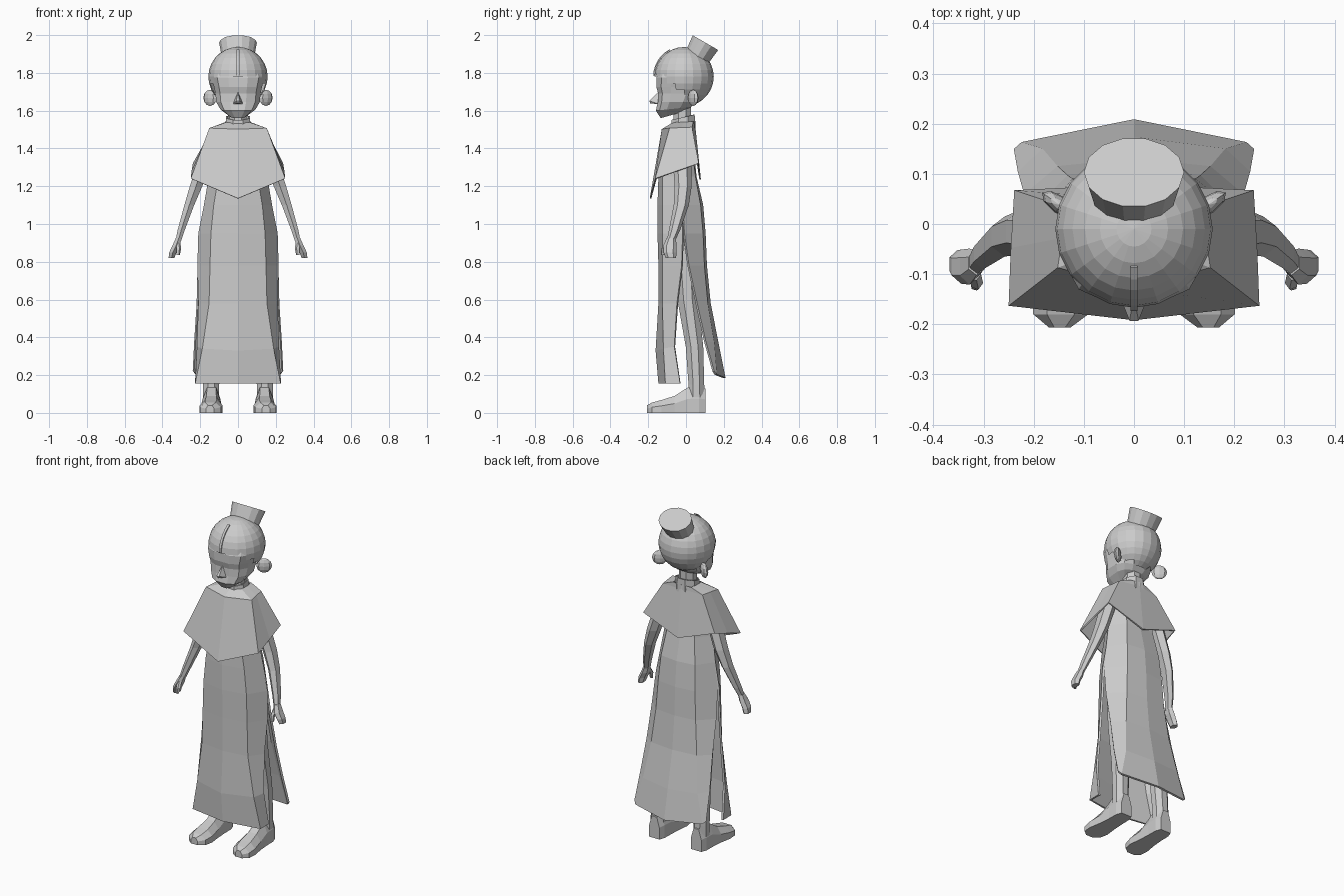
import bpy, bmesh, math
from mathutils import Vector, Matrix

if "Cube" in bpy.data.objects:
    bpy.data.objects.remove(bpy.data.objects["Cube"])

clay = bpy.data.materials.new("light_grey")
clay.diffuse_color = (0.6, 0.6, 0.6, 1)
clay.use_nodes = True
clay.node_tree.nodes["Principled BSDF"].inputs["Base Color"].default_value = clay.diffuse_color


def finish(name, bm, mirror=False, thick=0.0):
    bmesh.ops.recalc_face_normals(bm, faces=bm.faces)
    me = bpy.data.meshes.new(name)
    bm.to_mesh(me)
    bm.free()
    ob = bpy.data.objects.new(name, me)
    bpy.context.collection.objects.link(ob)
    me.materials.append(clay)
    if thick:
        s = ob.modifiers.new("thickness", 'SOLIDIFY')
        s.thickness, s.offset = thick, 0
    if mirror:
        ob.modifiers.new("mirror", 'MIRROR')
    return ob


def loft(name, rings, closed=True, caps=True, **kw):
    """Skin a list of equally long point rows."""
    bm = bmesh.new()
    rows = [[bm.verts.new(p) for p in r] for r in rings]
    n = len(rows[0])
    for a, b in zip(rows, rows[1:]):
        for i in range(n if closed else n - 1):
            j = (i + 1) % n
            bm.faces.new((a[i], a[j], b[j], b[i]))
    if closed and caps:
        bm.faces.new(rows[0])
        bm.faces.new(rows[-1])
    return finish(name, bm, **kw)


def oval(c, rx, ry, n=8, tilt=0.0, power=1.0):
    """Level ring; tilt raises its back edge."""
    pts = []
    for k in range(n):
        a = 2 * math.pi * (k + 0.5) / n
        u, v = (math.copysign(abs(f(a)) ** power, f(a)) for f in (math.cos, math.sin))
        pts.append((c[0] + rx * u, c[1] + ry * v, c[2] + tilt * v))
    return pts


# Hair: faceted ball cut along a hairline that rises toward the face
bm = bmesh.new()
bmesh.ops.create_uvsphere(bm, u_segments=20, v_segments=14, radius=0.157,
                          matrix=Matrix.Translation((0, -0.01, 1.78)))
cut = [f for f in bm.faces
       if f.calc_center_median().z < 1.765 - 0.8 * max(0, f.calc_center_median().y + 0.09)]
bmesh.ops.delete(bm, geom=cut, context='FACES')
finish("hair", bm)

# Hair parting: thin raised strip over the forehead
strip = []
for k in range(7):
    a = math.radians(2 + 10 * k)
    r = 0.161
    y, z = -0.01 - r * math.cos(a), 1.78 + r * math.sin(a)
    strip.append([(-0.007, y, z), (0.007, y, z)])
loft("hair_parting", strip, closed=False, thick=0.006)

# Head: brow to chin, (z, half width, front y, back y, tilt)
head = [(1.83, .125, -.135, .09, 0), (1.775, .143, -.160, .10, 0), (1.725, .130, -.160, .09, 0),
        (1.69, .123, -.150, .07, 0), (1.645, .118, -.152, .05, 0), (1.61, .095, -.162, .03, .01),
        (1.575, .045, -.135, -.03, .015)]
loft("head", [oval((0, (f + b) / 2, z), w, (b - f) / 2, 12, t, 0.75) for z, w, f, b, t in head])

# Nose
bm = bmesh.new()
v = [bm.verts.new(p) for p in [(0, -.145, 1.70), (.028, -.145, 1.635), (-.028, -.145, 1.635),
                               (.009, -.193, 1.652), (-.009, -.193, 1.652), (0, -.190, 1.638)]]
for f in [(0, 1, 3), (0, 3, 4), (0, 4, 2), (3, 1, 5), (4, 5, 2), (3, 5, 4), (5, 1, 2), (0, 2, 1)]:
    bm.faces.new([v[i] for i in f])
finish("nose", bm)

# Ears
bm = bmesh.new()
m = (Matrix.Translation((.148, .038, 1.668)) @ Matrix.Rotation(math.radians(35), 4, 'Z')
     @ Matrix.Diagonal((.043, .018, .043, 1)))
bmesh.ops.create_uvsphere(bm, u_segments=8, v_segments=6, radius=1, matrix=m)
finish("ears", bm, mirror=True)

# Bun: flared drum tipped backward
axis = Vector((0, 0.5, 0.866))
back = Vector((0, 0.866, -0.5))
top = Vector((0, .103, 1.96))
bun = []
for d, rx, ry in [(.13, .075, .065), (.085, .086, .07), (0, .1, .08)]:
    c = top - axis * d
    bun.append([c + Vector((rx * math.cos(t), 0, 0)) + back * ry * math.sin(t)
                for t in [2 * math.pi * k / 14 for k in range(14)]])
loft("bun", bun)

# Neck and standing collar
loft("neck", [oval((0, -.02, z), .05, .05) for z in (1.48, 1.64)])
loft("collar", [oval((0, -.015, 1.50), .07, .065), oval((0, -.015, 1.565), .064, .062, tilt=.015)],
     caps=False, thick=.008)


# Cape: neck, shoulder and pointed hem rows (8 points each)
def cape_row(fc, fx, fy, fz, bc, bx, by, bz):
    sy, sz, sx = (fy + by) / 2, (fz + bz) / 2, (fx + bx) / 2
    return [(0, *fc), (fx, fy, fz), (sx, sy, sz), (bx, by, bz), (0, *bc),
            (-bx, by, bz), (-sx, sy, sz), (-fx, fy, fz)]


loft("cape", [cape_row((-.075, 1.53), .06, -.055, 1.535, (.045, 1.545), .06, .035, 1.54),
              cape_row((-.125, 1.50), .15, -.085, 1.505, (.045, 1.52), .13, .03, 1.51),
              cape_row((-.188, 1.135), .248, -.16, 1.24, (.075, 1.235), .236, .065, 1.32)],
     caps=False, thick=.008)


# Robe panels: each row (z centre, y centre, inner x, y, outer x, y, z edge)
def panel(name, rows):
    pts = []
    for z, yc, xi, yi, xo, yo, ze in rows:
        half = [(xi, yi, (z + ze) / 2), (xo, yo, ze)]
        pts.append([(-x, y, h) for x, y, h in reversed(half)] + [(0, yc, z)] + half)
    return loft(name, pts, closed=False, thick=.012)


panel("robe_front", [
    (1.45, -.11, .08, -.09, .13, -.03, 1.45), (1.25, -.14, .10, -.12, .15, -.03, 1.25),
    (1.10, -.145, .125, -.12, .175, -.02, 1.10), (.95, -.145, .14, -.12, .205, -.015, .95),
    (.78, -.14, .145, -.12, .21, -.02, .78), (.58, -.14, .15, -.12, .205, -.045, .58),
    (.33, -.155, .185, -.115, .212, -.06, .35), (.155, -.14, .222, -.105, .222, -.03, .155)])
panel("robe_back", [
    (1.45, .03, .08, .02, .13, -.03, 1.45), (1.25, .05, .09, .045, .15, -.03, 1.25),
    (1.10, .085, .11, .072, .175, -.02, 1.10), (.95, .098, .12, .085, .202, -.012, .95),
    (.78, .105, .13, .092, .21, .012, .78), (.58, .125, .15, .11, .215, .055, .58),
    (.36, .168, .18, .145, .228, .10, .38), (.185, .203, .222, .158, .236, .145, .22)])

# Legs and shoes
loft("legs", [oval((x, y, z), r, d, 8) for x, y, z, r, d in
              [(.10, -.01, .95, .075, .07), (.115, .01, .6, .065, .06), (.135, .045, .35, .052, .05),
               (.142, .055, .15, .046, .045), (.142, .055, .08, .046, .047)]], mirror=True)
shoe = []
for y, x, w, h in [(.103, .140, .034, .13), (.07, .140, .046, .14), (.01, .140, .047, .135),
                   (-.06, .141, .052, .09), (-.13, .143, .062, .068), (-.18, .146, .055, .055),
                   (-.206, .148, .022, .04)]:
    shoe.append([(x - w, y, 0), (x + w, y, 0), (x + w, y, h * .55),
                 (x + w * .5, y, h), (x - w * .5, y, h), (x - w, y, h * .55)])
loft("shoes", shoe, mirror=True)

# Arms, hands and thumbs
loft("arms", [oval((x, y, z), rx, ry, 6) for x, y, z, rx, ry in
              [(.125, -.03, 1.48, .03, .04), (.175, -.02, 1.34, .04, .05), (.222, -.015, 1.20, .038, .045),
               (.258, -.025, 1.10, .030, .040), (.300, -.06, .97, .022, .030),
               (.316, -.08, .91, .017, .022)]], mirror=True)
loft("hands", [oval((x, y, z), rx, ry, 6) for x, y, z, rx, ry in
               [(.314, -.078, .925, .018, .024), (.328, -.085, .885, .022, .036),
                (.345, -.085, .85, .022, .034), (.352, -.08, .82, .018, .028)]], mirror=True)
loft("thumbs", [oval((x, y, z), r, r, 5) for x, y, z, r in
                [(.318, -.10, .90, .013), (.314, -.118, .87, .013), (.317, -.124, .835, .009)]],
     mirror=True)
